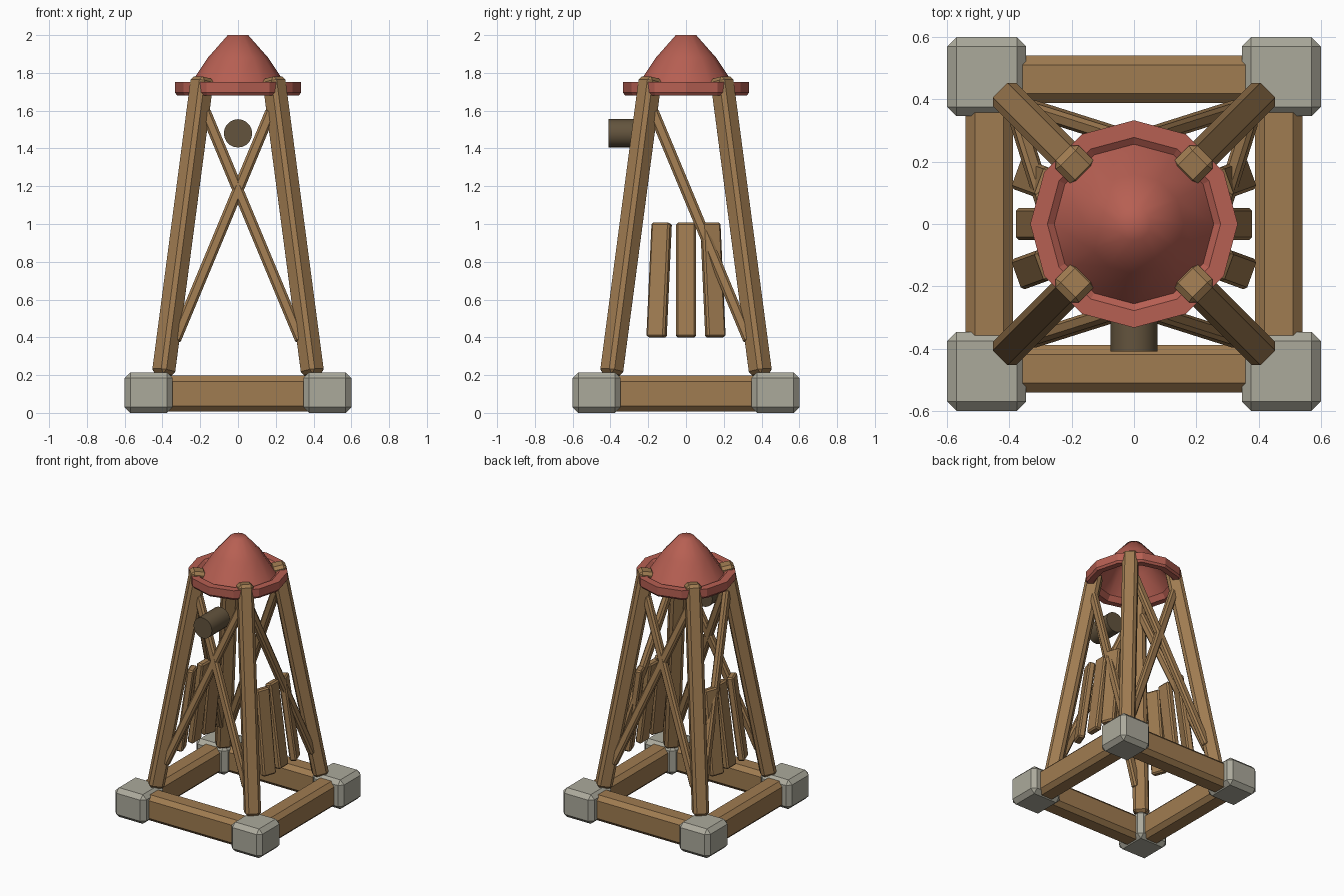
import bpy, bmesh, math
from mathutils import Vector, Matrix

old = bpy.data.objects.get("Cube")
if old:
    bpy.data.objects.remove(old)


def material(name, colour):
    m = bpy.data.materials.new(name)
    m.use_nodes = True
    m.diffuse_color = (*colour, 1)
    m.node_tree.nodes["Principled BSDF"].inputs["Base Color"].default_value = (*colour, 1)
    return m


wood = material("wood", (0.35, 0.2, 0.082))
stone = material("stone", (0.41, 0.4, 0.33))
red_tile = material("red_tile", (0.47, 0.115, 0.085))
dark_wood = material("dark_wood", (0.125, 0.088, 0.047))


def finish(name, bm, mat):
    bmesh.ops.recalc_face_normals(bm, faces=bm.faces)
    mesh = bpy.data.meshes.new(name)
    bm.to_mesh(mesh)
    bm.free()
    mesh.materials.append(mat)
    ob = bpy.data.objects.new(name, mesh)
    bpy.context.collection.objects.link(ob)
    return ob


def timber(name, start, end, width, depth, facing, mat=wood, bevel=0.015):
    """Chamfered bar from start to end; its depth runs along facing."""
    start, end = Vector(start), Vector(end)
    axis = (end - start).normalized()
    side = Vector(facing).cross(axis).normalized()
    out = axis.cross(side)
    bm = bmesh.new()
    bmesh.ops.create_cube(bm, size=1)
    bmesh.ops.scale(bm, verts=bm.verts, vec=(width, depth, (end - start).length))
    bmesh.ops.bevel(bm, geom=bm.edges[:], offset=bevel, segments=1, affect='EDGES')
    turn = Matrix((side, out, axis)).transposed().to_4x4()
    bm.transform(Matrix.Translation((start + end) / 2) @ turn)
    return finish(name, bm, mat)


def lathe(name, profile, sides, mat):
    """Spin a radius and height profile about z."""
    bm = bmesh.new()
    verts = [bm.verts.new((r, 0, z)) for r, z in profile]
    edges = [bm.edges.new(pair) for pair in zip(verts, verts[1:])]
    bmesh.ops.spin(bm, geom=verts + edges, cent=(0, 0, 0), axis=(0, 0, 1),
                   angle=math.tau, steps=sides, use_duplicate=False)
    bmesh.ops.remove_doubles(bm, verts=bm.verts, dist=0.0005)
    return finish(name, bm, mat)


def smooth(ob, degrees):
    bpy.ops.object.select_all(action='DESELECT')
    ob.select_set(True)
    bpy.context.view_layer.objects.active = ob
    bpy.ops.object.shade_smooth_by_angle(angle=math.radians(degrees))


def leg_spread(z):
    """Distance of a leg's centre from the middle planes at height z."""
    return 0.187 + (1.785 - z) * 0.132


# Stone footings and the four legs
for sx in (-1, 1):
    for sy in (-1, 1):
        label = ("front" if sy < 0 else "back") + ("_left" if sx > 0 else "_right")
        timber(label + "_footing", (sx * 0.473, sy * 0.473, 0),
               (sx * 0.473, sy * 0.473, 0.215), 0.254, 0.254, (0, 1, 0), stone, 0.03)
        low, high = leg_spread(0.205), leg_spread(1.775)
        timber(label + "_leg", (sx * low, sy * low, 0.205),
               (sx * high, sy * high, 1.775), 0.106, 0.106, (sx, sy, 0), wood, 0.02)

# Ground beams between the footings
for s in (-1, 1):
    timber("back_beam" if s > 0 else "front_beam", (-0.4, s * 0.465, 0.102),
           (0.4, s * 0.465, 0.102), 0.19, 0.152, (0, s, 0), wood, 0.03)
    timber("left_beam" if s > 0 else "right_beam", (s * 0.465, -0.4, 0.102),
           (s * 0.465, 0.4, 0.102), 0.19, 0.152, (s, 0, 0), wood, 0.03)

# Diagonal braces: crossed on front and back, single on the sides
top, bottom = 1.6, 0.38
top_run, bottom_run = (top - 1.18) / 2.4, (1.18 - bottom) / 2.4
for s in (-1, 1):
    for d in (-1, 1):
        timber(("back" if s > 0 else "front") + "_brace",
               (d * bottom_run, s * leg_spread(bottom), bottom),
               (-d * top_run, s * leg_spread(top), top), 0.058, 0.05, (0, s, 0), wood, 0.012)
    timber("left_brace" if s > 0 else "right_brace",
           (s * leg_spread(bottom), bottom_run, bottom),
           (s * leg_spread(top), -top_run, top), 0.058, 0.05, (s, 0, 0), wood, 0.012)

# Fanned, leaning planks on each side
for s in (-1, 1):
    for i in (-1, 0, 1):
        turn = math.radians(20 * i)
        out = Vector((s * math.cos(turn), math.sin(turn), 0))
        foot = Vector((s * 0.356, i * 0.156, 0.4))
        head = foot - out * 0.08 + Vector((0, 0, 0.605))
        timber("left_plank" if s > 0 else "right_plank", foot, head, 0.104, 0.05,
               out, wood, 0.01)

# Roof: faceted brim and smooth cone, hollow underneath
lathe("roof_brim", [(0.255, 1.735), (0.278, 1.752), (0.333, 1.752), (0.333, 1.695),
                    (0.322, 1.68), (0.278, 1.68), (0.255, 1.715), (0.255, 1.735)],
      12, red_tile)
cone = lathe("roof_cone", [(0.258, 1.733), (0.16, 1.88), (0.054, 2.0), (0, 2.0)], 12, red_tile)
smooth(cone, 60)
lining = lathe("roof_lining", [(0.258, 1.715), (0.15, 1.86), (0.04, 1.97), (0, 1.97)], 12, red_tile)
smooth(lining, 60)

# Round log jutting out at the front
log = lathe("front_log", [(0, -0.105), (0.075, -0.105), (0.075, 0.105), (0, 0.105)], 20, dark_wood)
log.data.transform(Matrix.Translation((0, -0.305, 1.48)) @ Matrix.Rotation(math.pi / 2, 4, 'X'))
smooth(log, 40)
